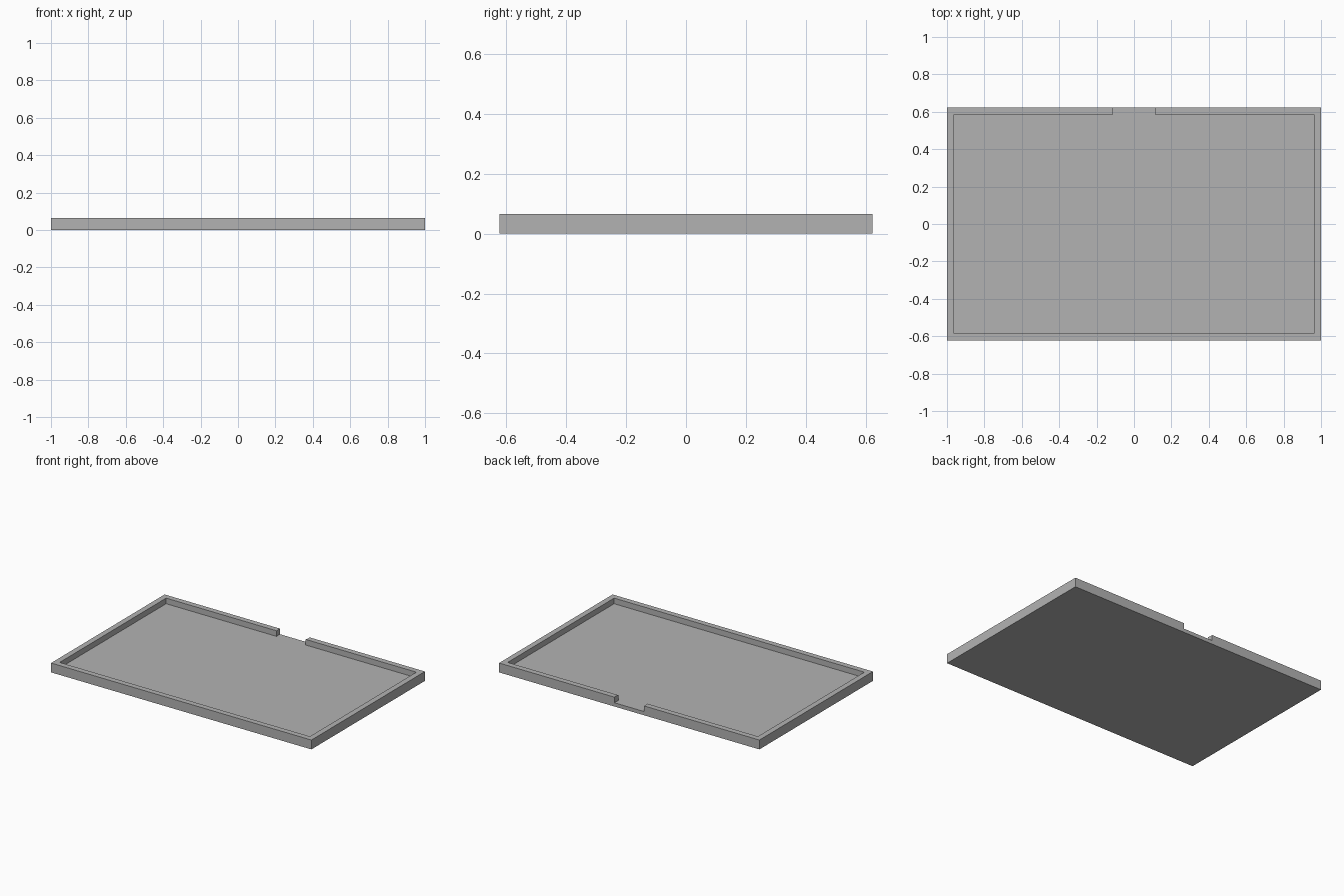
import bpy
import bmesh
from mathutils import Matrix

old = bpy.data.objects.get("Cube")
if old:
    bpy.data.objects.remove(old, do_unlink=True)

HALF_X, HALF_Y, HEIGHT = 1.0, 0.623, 0.065
FLOOR = 0.026          # floor thickness
RIM = 0.055            # rim width
NOTCH_R, NOTCH_Y = 0.115, 0.612

grey = bpy.data.materials.new("plain grey")
grey.use_nodes = True
colour = (0.45, 0.45, 0.45, 1)
grey.diffuse_color = colour
grey.node_tree.nodes["Principled BSDF"].inputs["Base Color"].default_value = colour


def make_object(name, bm):
    mesh = bpy.data.meshes.new(name)
    bm.to_mesh(mesh)
    bm.free()
    mesh.materials.append(grey)
    obj = bpy.data.objects.new(name, mesh)
    bpy.context.collection.objects.link(obj)
    return obj


# Tray: a block whose top is inset to leave a rim, then sunk to the floor
bm = bmesh.new()
bmesh.ops.create_cube(bm, size=1)
bmesh.ops.scale(bm, vec=(2 * HALF_X, 2 * HALF_Y, HEIGHT), verts=bm.verts)
bmesh.ops.translate(bm, vec=(0, 0, HEIGHT / 2), verts=bm.verts)
top = max(bm.faces, key=lambda f: f.calc_center_median().z)
bmesh.ops.inset_region(bm, faces=[top], thickness=RIM)
well = bmesh.ops.extrude_discrete_faces(bm, faces=[top])["faces"][0]
bmesh.ops.translate(bm, vec=(0, 0, FLOOR - HEIGHT), verts=well.verts)
tray = make_object("tray", bm)

# Round finger notch through the back rim, level with the floor
bm = bmesh.new()
bmesh.ops.create_cone(bm, cap_ends=True, segments=64, radius1=NOTCH_R,
                      radius2=NOTCH_R, depth=0.2,
                      matrix=Matrix.Translation((0, NOTCH_Y, FLOOR + 0.1)))
cutter = make_object("notch_cutter", bm)
cutter.hide_render = True

cut = tray.modifiers.new("notch", "BOOLEAN")
cut.operation = "DIFFERENCE"
cut.solver = "EXACT"
cut.object = cutter

# Apply the cut and discard the cutter
bpy.context.view_layer.objects.active = tray
tray.select_set(True)
bpy.ops.object.modifier_apply(modifier=cut.name)
bpy.data.objects.remove(cutter, do_unlink=True)
bpy.ops.object.shade_smooth_by_angle()
